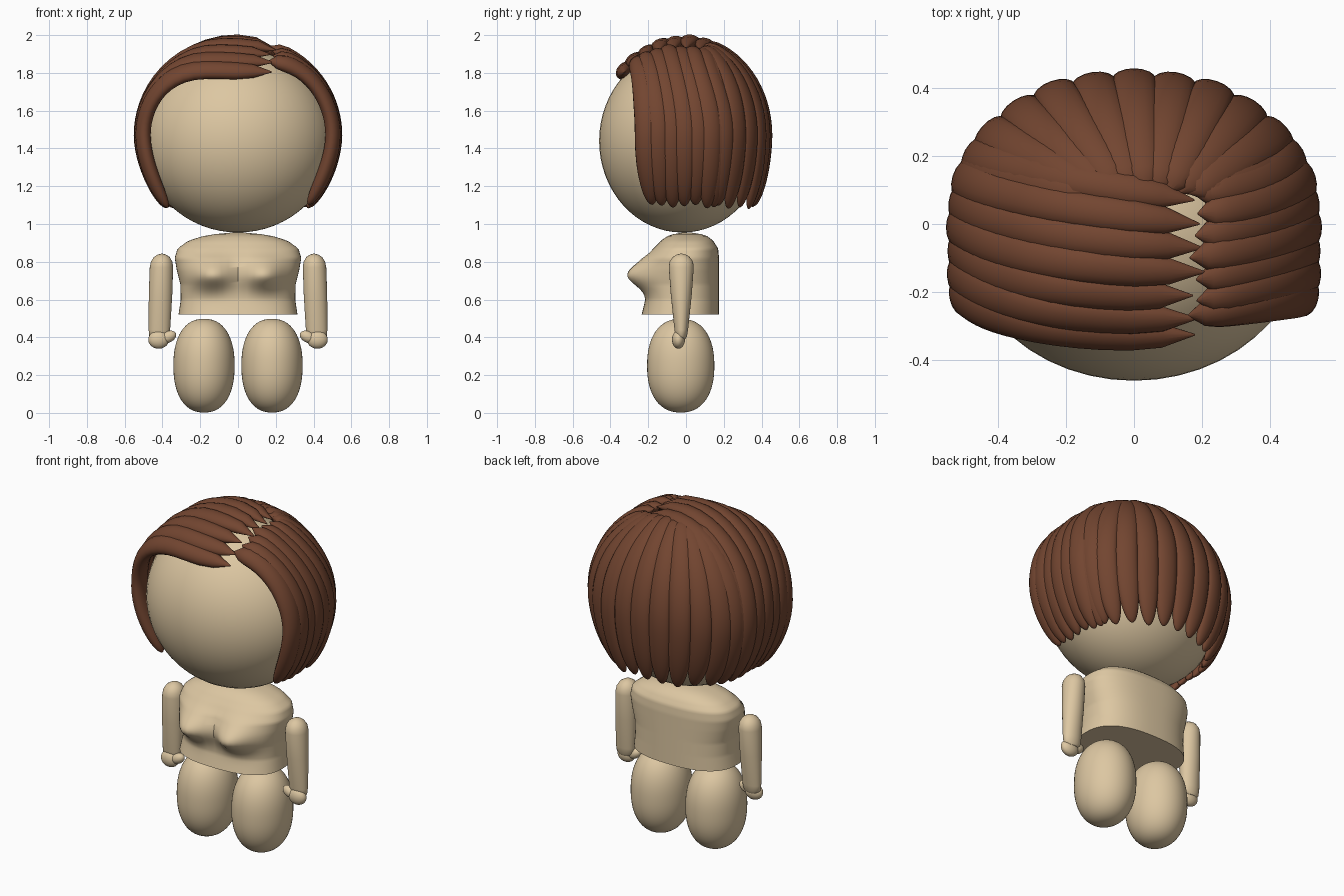
import bpy, math, random
from mathutils import Vector

if "Cube" in bpy.data.objects:
    bpy.data.objects.remove(bpy.data.objects["Cube"])

random.seed(4)


def material(name, col):
    m = bpy.data.materials.new(name)
    m.diffuse_color = (*col, 1)
    m.use_nodes = True
    m.node_tree.nodes["Principled BSDF"].inputs["Base Color"].default_value = m.diffuse_color
    return m


SKIN = material("skin", (0.72, 0.57, 0.36))
HAIR = material("hair", (0.17, 0.06, 0.03))


def loft(name, rings, mat):
    """Skin a list of equally sized vertex rings, capping both ends."""
    n = len(rings[0])
    verts = [p for r in rings for p in r]
    faces = [tuple(reversed(range(n))), tuple(range(len(verts) - n, len(verts)))]
    for i in range(len(rings) - 1):
        for j in range(n):
            k = (j + 1) % n
            faces.append((i * n + j, i * n + k, i * n + n + k, i * n + n + j))
    me = bpy.data.meshes.new(name)
    me.from_pydata([tuple(v) for v in verts], [], faces)
    ob = bpy.data.objects.new(name, me)
    bpy.context.collection.objects.link(ob)
    finish(ob, mat)
    return ob


def finish(ob, mat):
    ob.data.materials.append(mat)
    bpy.ops.object.select_all(action='DESELECT')
    bpy.context.view_layer.objects.active = ob
    ob.select_set(True)
    bpy.ops.object.shade_smooth_by_angle(angle=math.radians(50))


def ellipsoid(name, loc, rad, power=2.0, tilt=0.0):
    bpy.ops.mesh.primitive_uv_sphere_add(segments=48, ring_count=32, location=loc)
    ob = bpy.context.object
    ob.name = name
    for v in ob.data.vertices:
        rho = math.hypot(v.co.x, v.co.y)
        v.co /= (rho ** power + abs(v.co.z) ** power) ** (1 / power)
        v.co = Vector((v.co.x * rad[0], v.co.y * rad[1], v.co.z * rad[2]))
    ob.rotation_euler.y = tilt
    finish(ob, SKIN)


def interp(table, z):
    """Smooth lookup in a profile table keyed by its first column."""
    i = max(k for k in range(len(table) - 1) if table[k][0] <= z + 1e-9)
    a, b = table[i], table[i + 1]
    t = (z - a[0]) / (b[0] - a[0])
    return [p + (q - p) * t for p, q in zip(a[1:], b[1:])]


# Head
ellipsoid("head", (0, -0.02, 1.44), (0.505, 0.44, 0.485))

# Torso: half width, front y, back y by height, with two chest bulges
PROFILE = [(0.52, 0.315, -0.235, 0.175), (0.60, 0.303, -0.215, 0.175),
           (0.68, 0.305, -0.21, 0.175), (0.76, 0.325, -0.205, 0.175),
           (0.82, 0.335, -0.20, 0.175), (0.87, 0.32, -0.17, 0.17),
           (0.91, 0.265, -0.135, 0.145), (0.935, 0.19, -0.10, 0.115),
           (0.95, 0.10, -0.055, 0.07), (0.956, 0.02, -0.01, 0.02)]
rings = []
for i in range(45):
    z = 0.52 + 0.436 * i / 44
    rx, yf, yb = interp(PROFILE, z)
    ring = []
    for j in range(64):
        a = 2 * math.pi * j / 64
        c, s = math.cos(a), math.sin(a)
        x = rx * math.copysign(abs(c) ** 0.8, c)
        y = (yf + yb) / 2 + (yb - yf) / 2 * math.copysign(abs(s) ** 0.8, s)
        if s < 0:
            sz = 0.075 if z < 0.73 else 0.085
            y -= 0.115 * math.exp(-((abs(x) - 0.14) / 0.11) ** 2 - ((z - 0.73) / sz) ** 2) * min(1, -s * 2)
        ring.append((x, y, z))
    rings.append(ring)
loft("torso", rings, SKIN)

# Arms, hands and legs
ARM = [(0.39, 0.035, 0.022), (0.405, 0.052, 0.03), (0.44, 0.057, 0.036), (0.62, 0.062, 0.055),
       (0.77, 0.062, 0.066), (0.80, 0.057, 0.062), (0.825, 0.042, 0.045), (0.838, 0.022, 0.025), (0.843, 0.004, 0.004)]
for side, sx in (("left", -1), ("right", 1)):
    rings = []
    for z, rx, ry in ARM:
        cx = sx * (0.418 - 0.015 * (z - 0.39) / 0.45)
        rings.append([(cx + rx * math.cos(k * math.pi / 14), -0.025 + ry * math.sin(k * math.pi / 14), z)
                      for k in range(28)])
    loft(side + "_arm", rings, SKIN)
    ellipsoid(side + "_hand", (sx * 0.42, -0.04, 0.388), (0.055, 0.034, 0.048))
    ellipsoid(side + "_thumb", (sx * 0.37, -0.04, 0.402), (0.045, 0.028, 0.03), tilt=sx * 0.45)
    ellipsoid(side + "_leg", (sx * 0.18, -0.028, 0.25), (0.162, 0.178, 0.248), power=2.3)

# Hair dome: all locks follow this surface
A, ZC, H = 0.512, 1.47, 0.495


def shape(y):
    return (0.422, 2.2) if y > 0 else (0.45, 3.6)


def radius(x, y):
    b, n = shape(y)
    return (abs(x / A) ** n + abs(y / b) ** n) ** (1 / n)


def normal(p):
    b, n = shape(p.y)
    g = Vector((math.copysign(abs(p.x / A) ** (n - 1), p.x) / A,
                math.copysign(abs(p.y / b) ** (n - 1), p.y) / b, 0))
    if g.length > 1e-6:
        g = g.normalized() * min(1, radius(p.x, p.y))
    g.z = max(0, (p.z - ZC) / H)
    return g.normalized()


def lock(name, start, mid, end, width, thick, tip=1.085, lift=0.0):
    """Flattened tapered lock: over the dome from start to end, then hanging to the tip."""
    s, m, e = Vector(start), Vector(mid), Vector(end)
    path = []
    for i in range(17):
        t = math.sin(i / 16 * math.pi / 2)
        q = s * (1 - t) ** 2 + m * 2 * t * (1 - t) + e * t * t
        r = min(1, radius(q.x, q.y))
        path.append(Vector((q.x, q.y, ZC + H * math.sqrt(1 - r * r))))
    for i in range(1, 17):
        u = math.sin(i / 16 * math.pi / 2)
        k = u ** 1.8
        path.append(Vector((e.x * (1 - 0.26 * k), e.y * (1 - 0.15 * k), ZC + (tip - ZC) * u)))
    total = len(path) - 1
    rings = []
    for i, p in enumerate(path):
        tan = (path[min(i + 1, total)] - path[max(i - 1, 0)]).normalized()
        nor = normal(p)
        nor = (nor - tan * nor.dot(tan)).normalized()
        across = tan.cross(nor)
        f = i / total
        head = math.sqrt(1 - max(0, 1 - f / 0.08) ** 2)
        down = max(0, (ZC + 0.02 - p.z) / (ZC + 0.02 - tip))
        w = width * max(0.05, head) * (0.8 + 0.2 * min(1, f * 3)) * max(0.06, math.sqrt(max(0, 1 - down ** 3.2)))
        d = thick * max(0.05, head) * max(0.08, math.sqrt(max(0, 1 - down ** 5)))
        c = p + nor * lift
        rings.append([c + across * w * math.cos(a) + nor * d * math.sin(a)
                      for a in (k * math.pi / 8 for k in range(16))])
    loft(name, rings, HAIR)


# Side locks, swept away from the off-centre parting
LEFT = [(-0.325, -0.21), (-0.275, -0.15), (-0.21, -0.08), (-0.14, -0.01), (-0.07, 0.06), (0.0, 0.13), (0.07, 0.20)]
for sx, name, x0 in ((-1, "left", 0.19), (1, "right", 0.17)):
    for i, (ys, ye) in enumerate(LEFT):
        if sx > 0:
            ys = ys * 0.92 + 0.03
        b, n = shape(ye)
        xe = sx * A * (1 - abs(ye / b) ** n) ** (1 / n)
        mid = (-0.34, ys - 0.02 + 0.1 * (i / 6) ** 2) if sx < 0 else (0.40, ys * 0.95 + 0.02)
        lock(f"{name}_hair_lock_{i + 1}", (x0 + random.uniform(-0.02, 0.02), ys), mid, (xe, ye),
             0.062, 0.036 + 0.004 * (i == 0), 1.085 + random.uniform(0, 0.02), 0.004 * (i % 2))

# Back locks, fanning out from the crown
for i in range(11):
    a = math.radians(24 + 132 * i / 10)
    d = Vector((math.cos(a) * A, math.sin(a) * 0.422))
    e = d / radius(d.x, d.y)
    s = (0.03 + e.x * 0.3, 0.09)
    lock(f"back_hair_lock_{i + 1}", s, ((s[0] + e.x) / 2, (s[1] + e.y) / 2), e,
         0.064, 0.032, 1.08 + random.uniform(0, 0.02), 0.003 * (i % 2))
